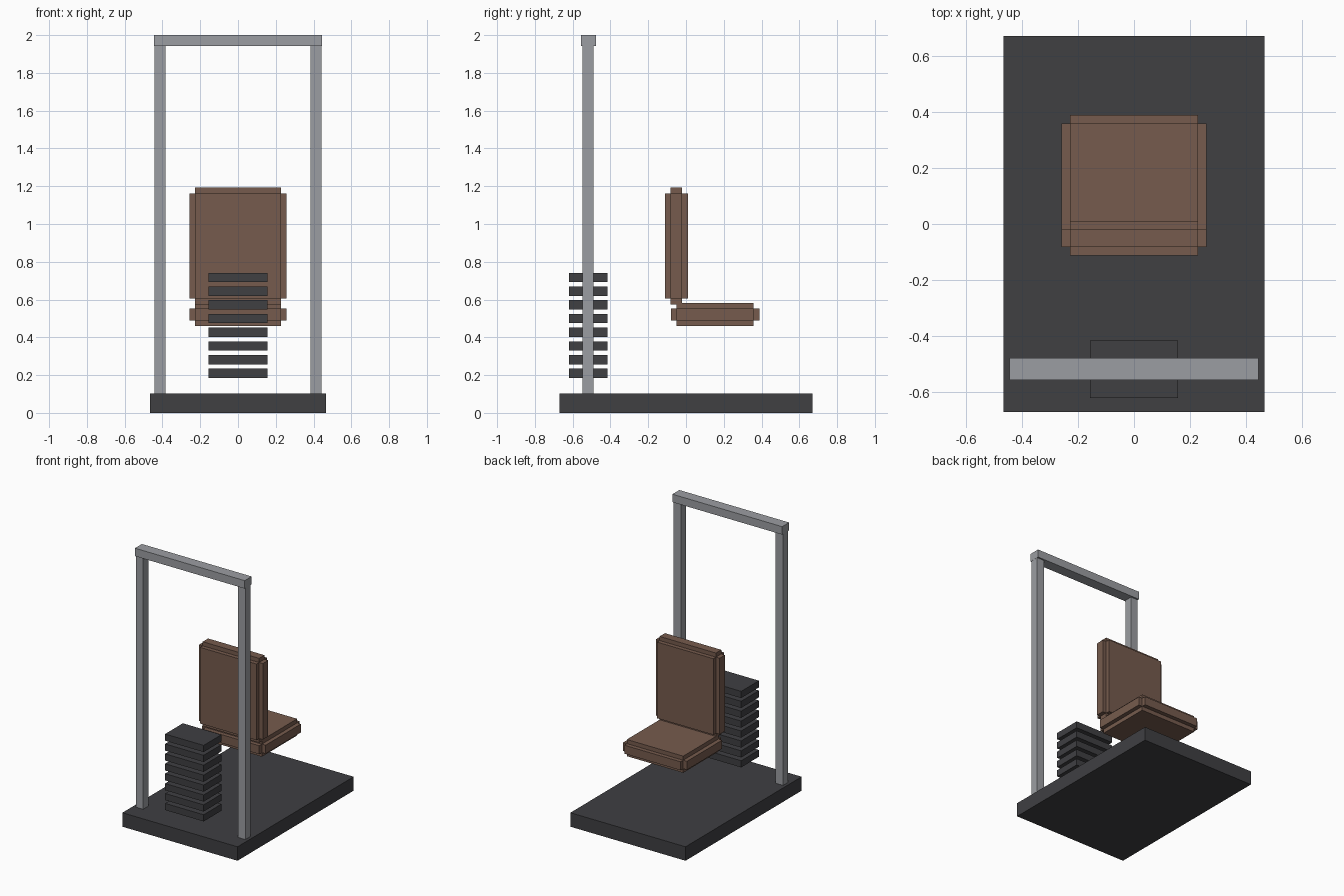
import bpy, bmesh
from mathutils import Matrix, Vector

if "Cube" in bpy.data.objects:
    bpy.data.objects.remove(bpy.data.objects["Cube"])


def material(name, rgb):
    m = bpy.data.materials.new(name)
    m.diffuse_color = (*rgb, 1)
    m.use_nodes = True
    m.node_tree.nodes["Principled BSDF"].inputs["Base Color"].default_value = m.diffuse_color
    return m


STEEL = material("steel", (0.33, 0.34, 0.36))
DARK = material("dark_metal", (0.05, 0.05, 0.055))
LEATHER = material("leather", (0.18, 0.105, 0.075))


def blocks(name, boxes, mat):
    """One object made of boxes given as (min corner, max corner)."""
    bm = bmesh.new()
    for lo, hi in boxes:
        lo, hi = Vector(lo), Vector(hi)
        bmesh.ops.create_cube(bm, size=1, matrix=Matrix.Translation((lo + hi) / 2)
                              @ Matrix.Diagonal((*(hi - lo), 1)))
    me = bpy.data.meshes.new(name)
    bm.to_mesh(me)
    bm.free()
    me.materials.append(mat)
    ob = bpy.data.objects.new(name, me)
    bpy.context.collection.objects.link(ob)
    return ob


def cushion(name, lo, hi, step=0.03):
    """Pad with stepped edges: three crossing boxes, each full size on one axis."""
    boxes = []
    for axis in range(3):
        inset = Vector([0 if i == axis else step for i in range(3)])
        boxes.append((Vector(lo) + inset, Vector(hi) - inset))
    return blocks(name, boxes, LEATHER)


# Base platform
blocks("base", [((-0.466, -0.671, 0), (0.466, 0.671, 0.102))], DARK)

# Upright frame
for side, x0 in (("left", -0.443), ("right", 0.384)):
    blocks(side + "_post", [((x0, -0.548, 0.002), (x0 + 0.059, -0.489, 1.96))], STEEL)
blocks("top_beam", [((-0.444, -0.557, 1.942), (0.444, -0.477, 2.0))], STEEL)

# Weight stack
for i in range(8):
    z = 0.185 + 0.0725 * i
    blocks(f"weight_plate_{i + 1}", [((-0.156, -0.62, z), (0.156, -0.415, z + 0.049))], DARK)

# Seat and backrest
cushion("seat", (-0.258, -0.08, 0.46), (0.258, 0.388, 0.582))
cushion("backrest", (-0.258, -0.112, 0.575), (0.258, 0.01, 1.192))
